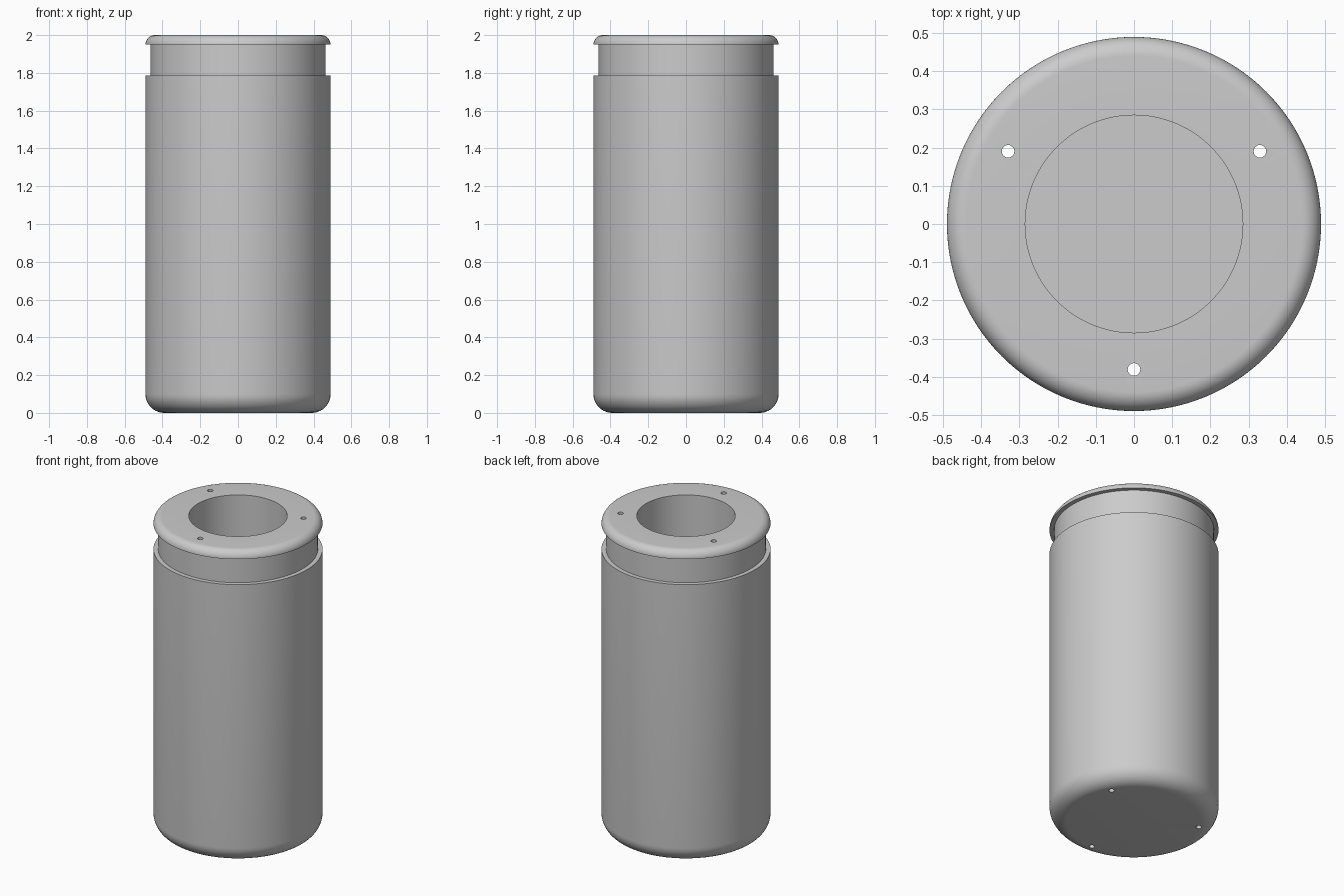
import bpy, bmesh
from math import pi, sin, cos, radians

cube = bpy.data.objects.get("Cube")
if cube:
    bpy.data.objects.remove(cube, do_unlink=True)

SEGMENTS = 128
HEIGHT, RADIUS = 2.0, 0.49
NECK_RADIUS, BORE_RADIUS = 0.463, 0.285
SHOULDER_Z, LIP_Z, FLOOR_Z = 1.787, 1.95, 0.1
BASE_ROUND, LIP_ROUND = 0.1, 0.05

grey = bpy.data.materials.new("plain_grey")
grey.use_nodes = True
colour = (0.6, 0.6, 0.6, 1)
grey.diffuse_color = colour
grey.node_tree.nodes["Principled BSDF"].inputs["Base Color"].default_value = colour


def arc(r, z, size, start, end, steps=10):
    """Points (radius, height) along a rounded corner."""
    angles = [radians(start + (end - start) * i / steps) for i in range(steps + 1)]
    return [(r + size * cos(a), z + size * sin(a)) for a in angles]


def lathe(name, profile):
    """Revolve a radius/height profile about the z axis."""
    bm = bmesh.new()
    verts = [bm.verts.new((r, 0, z)) for r, z in profile]
    edges = [bm.edges.new(pair) for pair in zip(verts, verts[1:])]
    bmesh.ops.spin(bm, geom=verts + edges, cent=(0, 0, 0), axis=(0, 0, 1),
                   angle=2 * pi, steps=SEGMENTS)
    bmesh.ops.remove_doubles(bm, verts=bm.verts, dist=0.0001)
    bmesh.ops.recalc_face_normals(bm, faces=bm.faces)
    mesh = bpy.data.meshes.new(name)
    bm.to_mesh(mesh)
    bm.free()
    mesh.materials.append(grey)
    obj = bpy.data.objects.new(name, mesh)
    bpy.context.collection.objects.link(obj)
    return obj


# Canister: rounded base, straight sleeve, recessed neck, rounded lip, deep bore
profile = [(0, 0)]
profile += arc(RADIUS - BASE_ROUND, BASE_ROUND, BASE_ROUND, -90, 0)
profile += [(RADIUS, SHOULDER_Z), (NECK_RADIUS, SHOULDER_Z), (NECK_RADIUS, LIP_Z)]
profile += arc(RADIUS - LIP_ROUND, HEIGHT - LIP_ROUND, LIP_ROUND, 0, 90)
profile += [(BORE_RADIUS, HEIGHT), (BORE_RADIUS, FLOOR_Z), (0, FLOOR_Z)]
canister = lathe("canister", profile)

# Three narrow holes running the full height
bpy.context.view_layer.objects.active = canister
for angle in (30, 150, 270):
    a = radians(angle)
    bpy.ops.mesh.primitive_cylinder_add(
        vertices=24, radius=0.0165, depth=HEIGHT + 0.4,
        location=(0.381 * cos(a), 0.381 * sin(a), HEIGHT / 2))
    cutter = bpy.context.object
    cutter.name = "hole_cutter"
    cutter.hide_render = True
    cutter.data.materials.append(grey)
    cut = canister.modifiers.new("hole", 'BOOLEAN')
    cut.operation = 'DIFFERENCE'
    cut.solver = 'EXACT'
    cut.object = cutter
    bpy.context.view_layer.objects.active = canister
    bpy.ops.object.modifier_apply(modifier=cut.name)
    bpy.data.objects.remove(cutter, do_unlink=True)

# Smooth the curves and keep the rims crisp
bpy.ops.object.select_all(action='DESELECT')
canister.select_set(True)
bpy.context.view_layer.objects.active = canister
bpy.ops.object.shade_smooth_by_angle(angle=radians(30))
